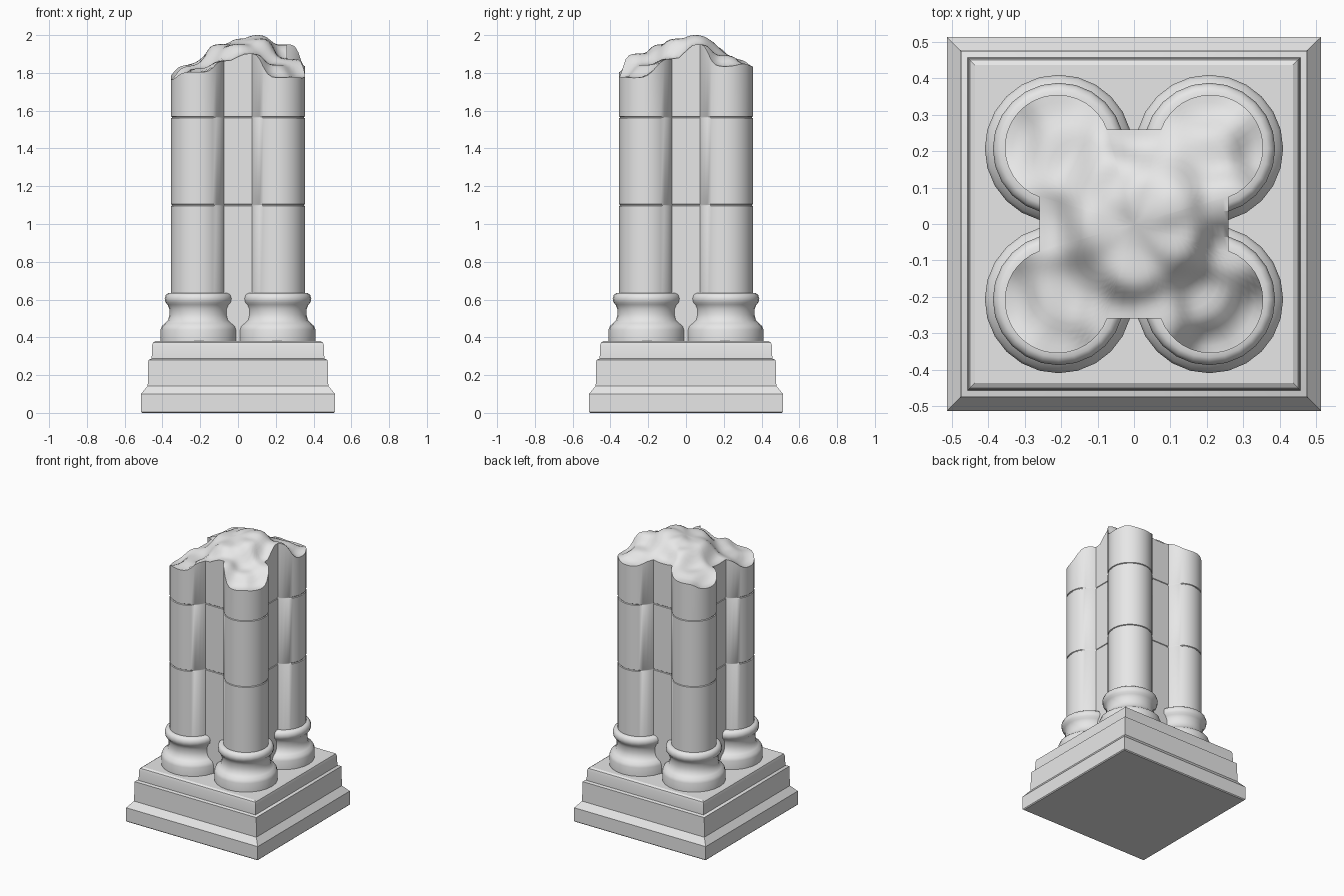
import bpy, bmesh
from math import sin, cos, pi, radians

cube = bpy.data.objects.get("Cube")
if cube:
    bpy.data.objects.remove(cube)

stone = bpy.data.materials.new("grey stone")
stone.use_nodes = True
GREY = (0.8, 0.8, 0.8, 1)
stone.diffuse_color = GREY
stone.node_tree.nodes["Principled BSDF"].inputs["Base Color"].default_value = GREY


def loft(name, rings, tip=None, angle=30):
    """Skin a stack of equal-sized point rings; close it with a tip or a flat cap."""
    bm = bmesh.new()
    loops = [[bm.verts.new(p) for p in ring] for ring in rings]
    n = len(loops[0])
    for low, high in zip(loops, loops[1:]):
        for i in range(n):
            j = (i + 1) % n
            bm.faces.new((low[i], low[j], high[j], high[i]))
    bm.faces.new(loops[0][::-1])
    if tip:
        centre = bm.verts.new(tip)
        for i in range(n):
            bm.faces.new((loops[-1][i], loops[-1][(i + 1) % n], centre))
    else:
        bm.faces.new(loops[-1])
    bmesh.ops.recalc_face_normals(bm, faces=bm.faces)
    mesh = bpy.data.meshes.new(name)
    bm.to_mesh(mesh)
    bm.free()
    mesh.materials.append(stone)
    obj = bpy.data.objects.new(name, mesh)
    bpy.context.collection.objects.link(obj)
    bpy.ops.object.select_all(action='DESELECT')
    obj.select_set(True)
    bpy.context.view_layer.objects.active = obj
    bpy.ops.object.shade_smooth_by_angle(angle=radians(angle))
    return obj


# Square moulded plinth: half width and height of each step
CORNERS = [(-1, -1), (1, -1), (1, 1), (-1, 1)]
plinth = [(0.508, 0), (0.514, 0.006), (0.514, 0.1), (0.478, 0.143), (0.475, 0.28),
          (0.457, 0.287), (0.455, 0.355), (0.45, 0.372), (0.437, 0.38)]
loft("plinth", [[(x * r, y * r, z) for x, y in CORNERS] for r, z in plinth])

# Four turned column bases
base = [(0.203, 0.375), (0.203, 0.44), (0.196, 0.46), (0.178, 0.475), (0.163, 0.49),
        (0.156, 0.52), (0.157, 0.55), (0.166, 0.573), (0.177, 0.585), (0.181, 0.605),
        (0.175, 0.625), (0.16, 0.635), (0.14, 0.635)]
SIDES = 24
turns = [2 * pi * i / SIDES for i in range(SIDES)]
for side, depth in CORNERS:
    name = ("front" if depth < 0 else "back") + ("_left" if side > 0 else "_right") + "_base"
    loft(name, [[(side * 0.207 + r * cos(a), depth * 0.207 + r * sin(a), z) for a in turns]
                for r, z in base], angle=40)

# Outline of the clustered shaft: four round lobes joined by flat walls
LOBE, RADIUS, ARC = 0.21, 0.145, 24
outline = []
for quarter in range(4):
    c, s = cos(quarter * pi / 2), sin(quarter * pi / 2)
    pts = []
    for i in range(ARC + 1):
        a = radians(-70 + 230 * i / ARC)
        pts.append((LOBE + RADIUS * cos(a), LOBE + RADIUS * sin(a)))
    end_x, end_y = pts[-1]
    pts += [(end_x * t, end_y) for t in (0.5, 0, -0.5)]
    outline += [(x * c - y * s, x * s + y * c) for x, y in pts]

# Broken crown: height blended from a few marks on the fracture
MARKS = [(0.1, 0.05, 2), (0.01, 0.08, 1.98), (-0.09, 0, 1.95), (0, -0.13, 1.95),
         (0.07, -0.26, 1.9), (-0.07, -0.26, 1.86), (-0.2, -0.2, 1.82), (-0.35, -0.22, 1.76),
         (-0.21, -0.35, 1.8), (0.2, -0.21, 1.84), (0.33, -0.27, 1.77), (0.22, -0.35, 1.77),
         (0.26, -0.07, 1.87), (0.26, 0.07, 1.95), (0.35, 0.2, 1.83), (0.21, 0.35, 1.83),
         (0.22, 0.2, 1.89), (0, 0.26, 1.86), (-0.2, 0.2, 1.84), (-0.34, 0.24, 1.78),
         (-0.21, 0.35, 1.82), (-0.26, 0, 1.83), (0.12, -0.05, 1.98), (-0.07, 0.13, 1.94)]


def crown(x, y):
    total = weight = 0
    for mx, my, mz in MARKS:
        w = 1 / ((x - mx) ** 2 + (y - my) ** 2 + 0.002) ** 2
        total += w * mz
        weight += w
    return total / weight + 0.003


# Shaft of three drums with fine joint grooves, ending in the fracture
levels = [(1, 0.375)]
for joint in (1.1, 1.565):
    levels += [(1, joint - 0.005), (0.985, joint - 0.002), (0.985, joint + 0.002), (1, joint + 0.005)]
shaft = [[(x * k, y * k, z) for x, y in outline] for k, z in levels]
STEPS = 18
for step in range(STEPS, 0, -1):
    k = step / STEPS
    shaft.append([(x * k, y * k, crown(x * k, y * k)) for x, y in outline])
loft("clustered_shaft", shaft, tip=(0, 0, crown(0, 0)), angle=35)
